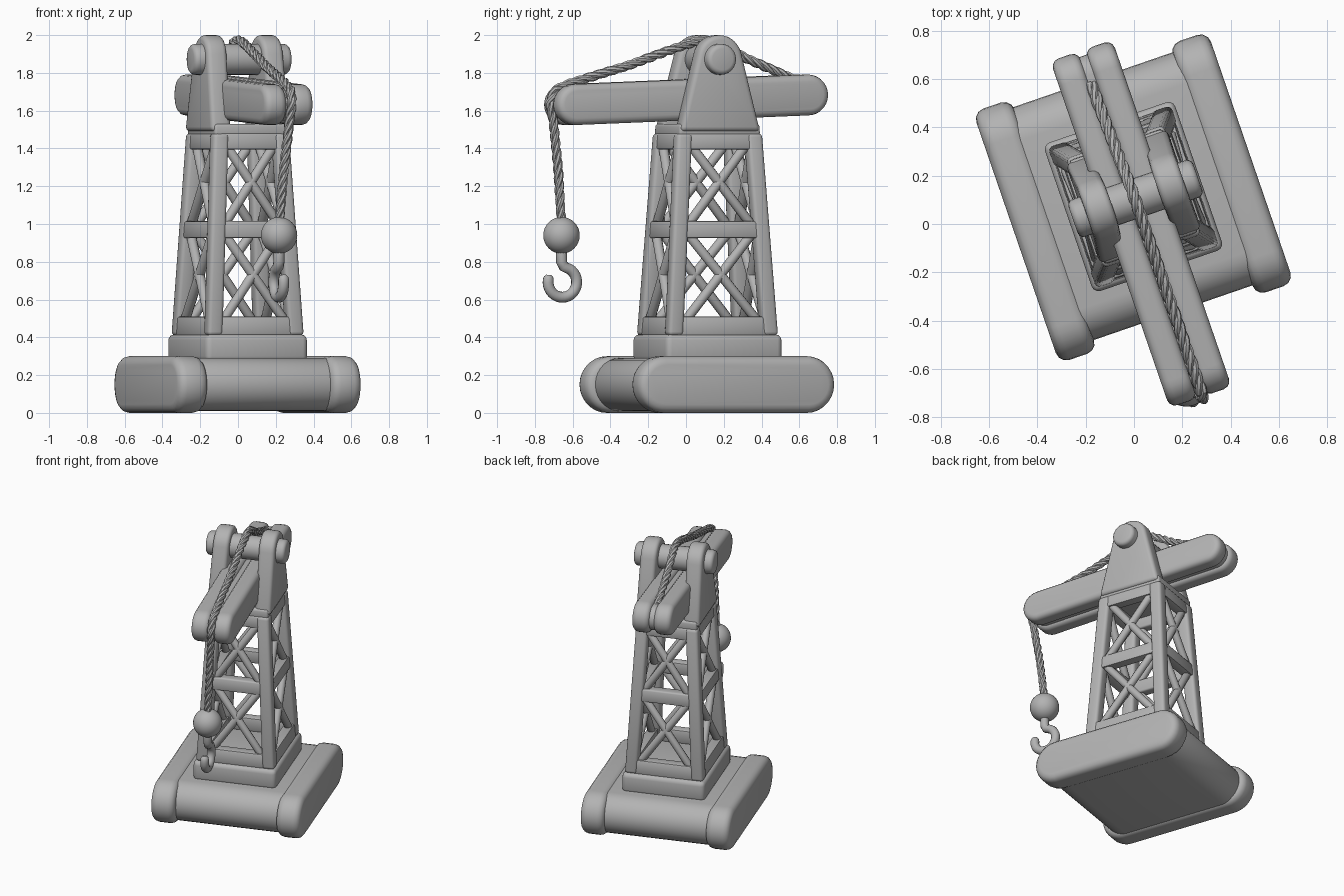
import bpy, bmesh, math
from mathutils import Vector, Matrix

if "Cube" in bpy.data.objects:
    bpy.data.objects.remove(bpy.data.objects["Cube"])

TURN = Matrix.Rotation(math.radians(19), 4, 'Z')   # whole crane is turned on its base
CX, CY = 0.035, 0.108                              # tower axis before turning
grey = bpy.data.materials.new("grey_plastic")
grey.diffuse_color = (0.45, 0.45, 0.45, 1)
grey.use_nodes = True
grey.node_tree.nodes["Principled BSDF"].inputs["Base Color"].default_value = grey.diffuse_color


def finish(name, bm, bevel=0.0, segs=3):
    bmesh.ops.recalc_face_normals(bm, faces=bm.faces[:])
    me = bpy.data.meshes.new(name)
    bm.to_mesh(me)
    bm.free()
    ob = bpy.data.objects.new(name, me)
    bpy.context.collection.objects.link(ob)
    me.materials.append(grey)
    ob.matrix_world = TURN
    bpy.ops.object.select_all(action='DESELECT')
    ob.select_set(True)
    bpy.context.view_layer.objects.active = ob
    if bevel:
        m = ob.modifiers.new("round", 'BEVEL')
        m.width, m.segments, m.limit_method = bevel, segs, 'ANGLE'
        m.angle_limit = math.radians(35)
        bpy.ops.object.modifier_apply(modifier="round")
    bpy.ops.object.shade_smooth_by_angle(angle=math.radians(40))
    return ob


def side_prism(name, profile, x0, x1, bevel, lean=0.0):
    """Extrude a (y, z) profile along x; lean shifts x with height."""
    bm = bmesh.new()
    zb = min(p[1] for p in profile)
    rings = [[bm.verts.new((x + lean * (z - zb), y, z)) for y, z in profile] for x in (x0, x1)]
    bm.faces.new(rings[0])
    bm.faces.new(rings[1])
    n = len(profile)
    for i in range(n):
        j = (i + 1) % n
        bm.faces.new((rings[0][i], rings[0][j], rings[1][j], rings[1][i]))
    return finish(name, bm, bevel)


def arc(cy, cz, r, a0, a1, n=14):
    return [(cy + r * math.cos(math.radians(a0 + (a1 - a0) * i / n)),
             cz + r * math.sin(math.radians(a0 + (a1 - a0) * i / n))) for i in range(n + 1)]


def stadium(y0, z0, y1, z1, r):
    return arc(y1, z1, r, -90, 90) + arc(y0, z0, r, 90, 270)


def hexa(bm, bottom, top):
    """Six-sided block from two four-point loops."""
    b = [bm.verts.new(p) for p in bottom]
    t = [bm.verts.new(p) for p in top]
    bm.faces.new(b)
    bm.faces.new(t)
    for i in range(4):
        j = (i + 1) % 4
        bm.faces.new((b[i], b[j], t[j], t[i]))


def rect(a, b, z):
    return [Vector((CX + sx * a, CY + sy * b, z)) for sx, sy in ((-1, -1), (1, -1), (1, 1), (-1, 1))]


def slab(name, a0, b0, z0, a1, b1, z1, bevel):
    bm = bmesh.new()
    hexa(bm, rect(a0, b0, z0), rect(a1, b1, z1))
    return finish(name, bm, bevel)


def tube(name, pts, r, sides=10):
    """Round bar swept along a list of points, with domed ends."""
    pts = [Vector(p) for p in pts]
    bm = bmesh.new()
    rings = []
    n = len(pts)
    up = None
    for i, p in enumerate(pts):
        t = (pts[min(i + 1, n - 1)] - pts[max(i - 1, 0)]).normalized()
        if up is None:
            up = t.orthogonal()
        up = (up - t * up.dot(t)).normalized()
        w = t.cross(up)
        offs = [(0, 1)]
        if i == 0:
            offs = [(-0.85, 0.5), (-0.5, 0.85), (0, 1)]
        elif i == n - 1:
            offs = [(0, 1), (0.5, 0.85), (0.85, 0.5)]
        for d, s in offs:
            rings.append([bm.verts.new(p + t * r * d + (up * math.cos(k * math.tau / sides)
                          + w * math.sin(k * math.tau / sides)) * r * s) for k in range(sides)])
    for A, B in zip(rings, rings[1:]):
        for k in range(sides):
            j = (k + 1) % sides
            bm.faces.new((A[k], A[j], B[j], B[k]))
    bm.faces.new(rings[0])
    bm.faces.new(rings[-1])
    return finish(name, bm)


# Base: middle block with a rounded skid on each side
side_prism("base_block", stadium(-0.26, 0.15, 0.48, 0.15, 0.14), -0.34, 0.41, 0.01)
for side, x0 in (("left", -0.48), ("right", 0.38)):
    side_prism(side + "_skid", stadium(-0.295, 0.15, 0.505, 0.15, 0.15), x0, x0 + 0.167, 0.045)

# Plinth under the tower
slab("plinth", 0.285, 0.325, 0.27, 0.285, 0.325, 0.415, 0.03)

# Lattice tower, tapering from bottom to top
ZB, ZT = 0.41, 1.48


def half(z):
    f = (z - ZB) / (ZT - ZB)
    return 0.27 - 0.058 * f, 0.308 - 0.07 * f


POST = 0.085
for i, (sx, sy) in enumerate(((-1, -1), (1, -1), (1, 1), (-1, 1))):
    bm = bmesh.new()
    loops = []
    for z in (ZB, ZT):
        a, b = half(z)
        loops.append([(CX + sx * (a - u), CY + sy * (b - v), z)
                      for u, v in ((0, 0), (POST, 0), (POST, POST), (0, POST))])
    hexa(bm, *loops)
    finish("tower_post_%d" % (i + 1), bm, 0.02)

for k, (z0, z1) in enumerate(((ZB, 0.51), (0.925, 1.015), (1.395, ZT))):
    bm = bmesh.new()
    for i in range(4):
        loops = []
        for z in (z0, z1):
            a, b = half(z)
            out, inn = rect(a - 0.006, b - 0.006, z), rect(a - 0.075, b - 0.075, z)
            j = (i + 1) % 4
            loops.append((out[i].lerp(out[j], 0.06), out[j].lerp(out[i], 0.06), inn[j], inn[i]))
        hexa(bm, *loops)
    finish("tower_rail_%d" % (k + 1), bm, 0.01, 2)

for z0, z1 in ((0.49, 0.945), (1.0, 1.415)):
    lo, hi = [rect(half(z)[0] - 0.04, half(z)[1] - 0.04, z) for z in (z0, z1)]
    for i in range(4):
        j = (i + 1) % 4
        for p, q in ((lo[i].lerp(lo[j], 0.12), hi[j].lerp(hi[i], 0.12)),
                     (lo[j].lerp(lo[i], 0.12), hi[i].lerp(hi[j], 0.12))):
            tube("cross_brace", (p, q), 0.026)

# Head: floor plate, two cheeks and the cross pin
slab("head_plate", 0.205, 0.228, 1.465, 0.205, 0.225, 1.53, 0.015)
cheek = [(CY - 0.225, 1.49), (CY + 0.225, 1.49)] + arc(CY, 1.875, 0.125, 12, 168)
side_prism("left_cheek", cheek, CX - 0.222, CX - 0.11, 0.025, 0.03)
side_prism("right_cheek", cheek, CX + 0.11, CX + 0.222, 0.025, -0.01)
side_prism("cross_pin", arc(CY - 0.01, 1.872, 0.082, 0, 345, 23), CX - 0.268, CX + 0.278, 0.025)

# Boom: two long rounded bars with a recessed core between them
for name, x0, x1, r, bev in (("boom_left_bar", -0.108, 0.014, 0.108, 0.035),
                             ("boom_right_bar", 0.042, 0.163, 0.108, 0.035),
                             ("boom_core", 0.0, 0.055, 0.085, 0.0)):
    side_prism(name, stadium(-0.66, 1.632, 0.642, 1.683, r), x0, x1, bev)

# Twisted rope: over the pin, around the boom tip and down to the ball
route = [(0.02, 0.60, 1.765), (0.03, 0.32, 1.88), (0.036, 0.17, 1.965), (0.037, 0.08, 1.975),
         (0.037, -0.03, 1.945), (0.037, -0.35, 1.835), (0.037, -0.66, 1.745), (0.037, -0.745, 1.71),
         (0.035, -0.775, 1.64), (0.03, -0.755, 1.56), (0.01, -0.72, 1.3), (-0.01, -0.694, 1.0)]
path = []
for a, b in zip(route, route[1:]):
    a, b = Vector(a), Vector(b)
    n = max(2, int((b - a).length / 0.014))
    path += [a.lerp(b, i / n) for i in range(n)]
for s in range(3):
    strand, run = [], 0.0
    for i, p in enumerate(path):
        t = (path[min(i + 1, len(path) - 1)] - path[max(i - 1, 0)]).normalized()
        run += (p - path[i - 1]).length if i else 0
        side = Vector((1, 0, 0))
        ang = run / 0.17 * math.tau + s * math.tau / 3
        strand.append(p + (side * math.cos(ang) + t.cross(side) * math.sin(ang)) * 0.012)
    tube("rope_strand_%d" % (s + 1), strand, 0.015, 7)

# Ball weight and hook
HX, HY = -0.009, -0.694
bm = bmesh.new()
bmesh.ops.create_uvsphere(bm, u_segments=28, v_segments=16, radius=0.097,
                          matrix=Matrix.Translation((HX, HY, 0.94)))
finish("ball_weight", bm)
hook = [(HY, 0.87), (HY, 0.80), (HY + 0.012, 0.775)] + arc(HY + 0.005, 0.692, 0.08, 62, -190, 22)
tube("hook", [(HX, y, z) for y, z in hook], 0.029, 12)
